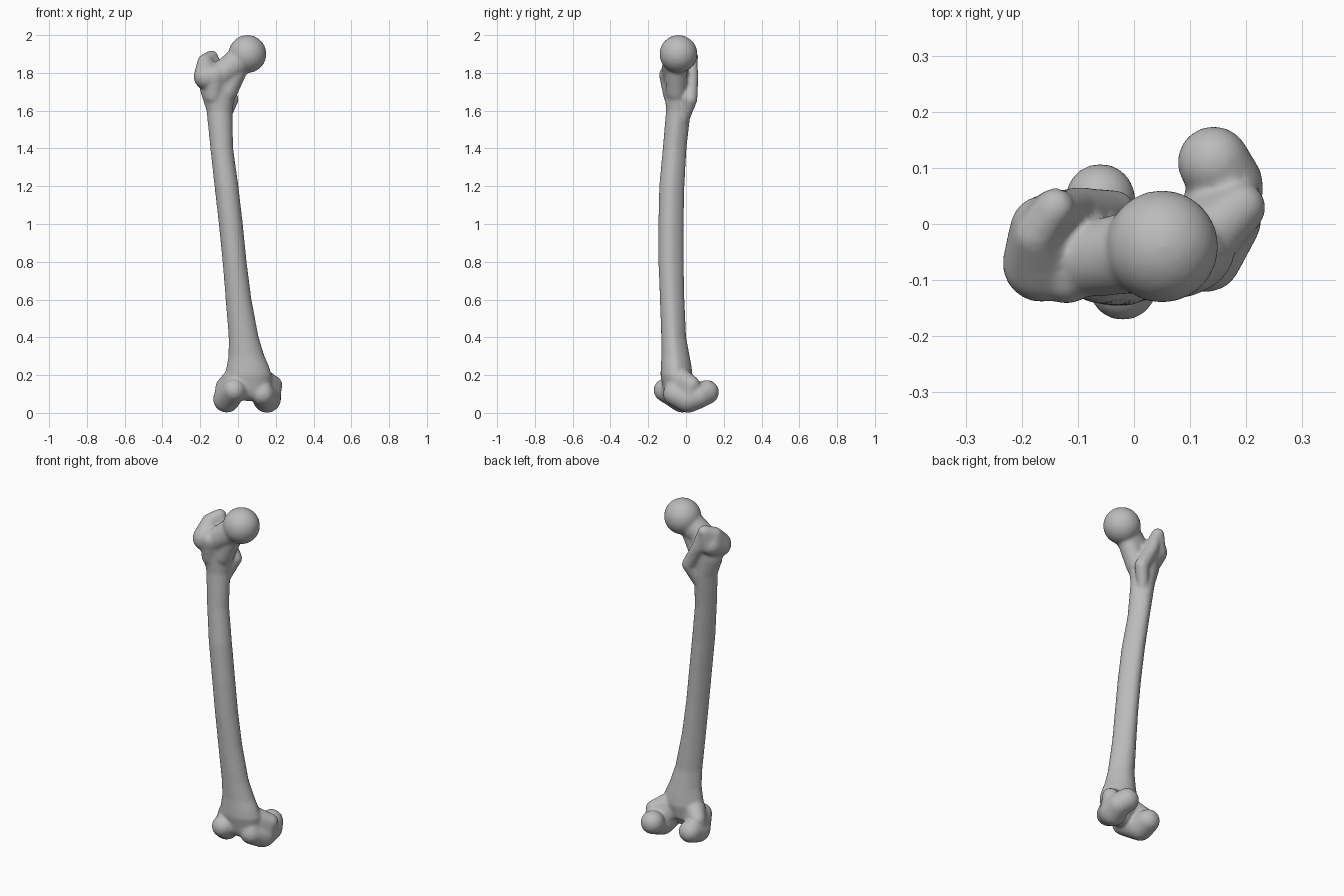
import bpy
import bmesh
from math import sin, cos, pi
from mathutils import Matrix, Vector

cube = bpy.data.objects.get("Cube")
if cube:
    bpy.data.objects.remove(cube, do_unlink=True)

bone_grey = bpy.data.materials.new("bone_grey")
bone_grey.use_nodes = True
colour = (0.5, 0.5, 0.5, 1)
bone_grey.diffuse_color = colour
bone_grey.node_tree.nodes["Principled BSDF"].inputs["Base Color"].default_value = colour

bm = bmesh.new()


def ball(target, x, y, z, r):
    place = Matrix.Translation((x, y, z))
    return bmesh.ops.create_icosphere(target, subdivisions=3, radius=r, matrix=place)["verts"]


def merge(part):
    mesh = bpy.data.meshes.new("part")
    part.to_mesh(mesh)
    part.free()
    bm.from_mesh(mesh)
    bpy.data.meshes.remove(mesh)


def hull(*balls):
    """One convex lump wrapped around several balls."""
    part = bmesh.new()
    for b in balls:
        ball(part, *b)
    points = [v.co.copy() for v in part.verts]
    part.free()
    part = bmesh.new()
    verts = [part.verts.new(p) for p in points]
    out = bmesh.ops.convex_hull(part, input=verts)
    loose = [v for v in part.verts if not v.link_faces]
    bmesh.ops.delete(part, geom=loose, context='VERTS')
    merge(part)


def chain(*balls):
    """A limb running from ball to ball."""
    for a, b in zip(balls, balls[1:]):
        hull(a, b)


def loft(sections, sides=32):
    """Stacked ovals (z, x, y, half width, half depth), narrowed to a ridge at the back."""
    part = bmesh.new()
    rings = []
    for z, x, y, rx, ry in sections:
        ring = []
        for i in range(sides):
            a = 2 * pi * i / sides
            pinch = 1 - 0.25 * max(0, sin(a))
            ring.append(part.verts.new((x + rx * cos(a) * pinch, y + ry * sin(a), z)))
        rings.append(ring)
    for low, high in zip(rings, rings[1:]):
        for i in range(sides):
            j = (i + 1) % sides
            part.faces.new((low[i], low[j], high[j], high[i]))
    part.faces.new(rings[0][::-1])
    part.faces.new(rings[-1])
    merge(part)


# Shaft, bowed forward and leaning
loft([
    (0.12, 0.05, -0.05, 0.12, 0.07),
    (0.20, 0.055, -0.05, 0.125, 0.085),
    (0.25, 0.052, -0.052, 0.112, 0.081),
    (0.30, 0.045, -0.055, 0.096, 0.075),
    (0.40, 0.03, -0.065, 0.08, 0.066),
    (0.60, 0.003, -0.073, 0.069, 0.065),
    (0.80, -0.018, -0.079, 0.064, 0.067),
    (1.00, -0.038, -0.079, 0.064, 0.067),
    (1.20, -0.061, -0.075, 0.064, 0.067),
    (1.40, -0.086, -0.06, 0.061, 0.063),
    (1.60, -0.098, -0.04, 0.069, 0.066),
    (1.70, -0.107, -0.04, 0.093, 0.072),
    (1.80, -0.11, -0.045, 0.10, 0.08),
])

# Ball head and neck
ball(bm, 0.05, -0.04, 1.9, 0.101)
chain((0.03, -0.045, 1.88, 0.077), (-0.06, -0.06, 1.815, 0.069), (-0.12, -0.06, 1.77, 0.07))
chain((0.0, -0.05, 1.83, 0.057), (-0.06, -0.05, 1.70, 0.057))

# Large outer knob with its hooked tip
hull((-0.165, -0.07, 1.78, 0.07), (-0.16, -0.01, 1.80, 0.062), (-0.175, -0.02, 1.86, 0.04))
hull((-0.175, -0.02, 1.86, 0.04), (-0.14, 0.03, 1.885, 0.035), (-0.15, 0.0, 1.80, 0.055))
chain((-0.12, -0.09, 1.79, 0.053), (-0.13, -0.07, 1.68, 0.05))

# Rear crest down to the small inner knob
chain((-0.13, 0.025, 1.86, 0.036), (-0.10, 0.03, 1.78, 0.036), (-0.035, 0.022, 1.66, 0.039),
      (-0.07, -0.01, 1.56, 0.03))

# Outer knee knuckle
chain((-0.02, -0.11, 0.12, 0.062), (-0.06, -0.02, 0.073, 0.072), (-0.06, 0.045, 0.085, 0.063))
hull((-0.075, 0.0, 0.14, 0.045), (-0.02, -0.05, 0.18, 0.06), (-0.06, -0.02, 0.08, 0.065))

# Inner knee knuckle
chain((0.13, -0.06, 0.10, 0.062), (0.153, 0.01, 0.075, 0.075), (0.165, 0.07, 0.09, 0.066),
      (0.142, 0.11, 0.11, 0.065))
hull((0.19, 0.03, 0.15, 0.045), (0.12, -0.03, 0.18, 0.06), (0.155, 0.02, 0.08, 0.07))

# Front groove between the knuckles
chain((-0.02, -0.10, 0.13, 0.055), (0.045, -0.055, 0.125, 0.062), (0.13, -0.06, 0.12, 0.055))

bmesh.ops.recalc_face_normals(bm, faces=bm.faces)
mesh = bpy.data.meshes.new("thigh_bone")
bm.to_mesh(mesh)
bm.free()
mesh.materials.append(bone_grey)
bone = bpy.data.objects.new("thigh_bone", mesh)
bpy.context.collection.objects.link(bone)

# Fuse the lumps into one skin and soften the joins
fuse = bone.modifiers.new("fuse", 'REMESH')
fuse.mode = 'VOXEL'
fuse.voxel_size = 0.008
fuse.use_smooth_shade = True
soften = bone.modifiers.new("soften", 'SMOOTH')
soften.factor = 0.5
soften.iterations = 10
